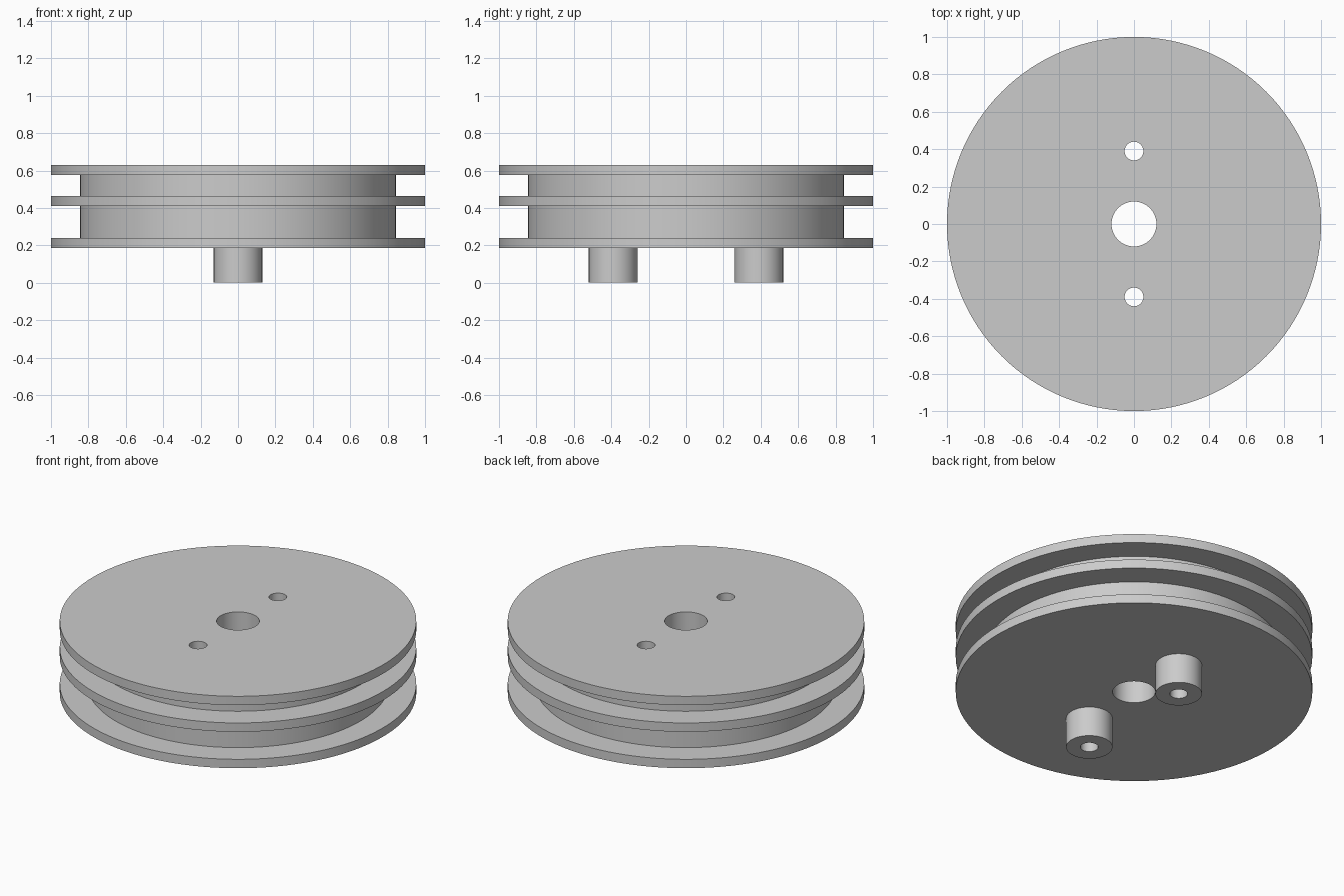
import bpy, bmesh, math

cube = bpy.data.objects.get("Cube")
if cube:
    bpy.data.objects.remove(cube, do_unlink=True)

GREY = (0.6, 0.6, 0.6, 1)
grey = bpy.data.materials.new("plain grey")
grey.use_nodes = True
grey.diffuse_color = GREY
grey.node_tree.nodes["Principled BSDF"].inputs["Base Color"].default_value = GREY

RIM, DRUM = 1.0, 0.845
POST_Y = 0.39


def lathe(name, profile, y=0.0, sides=96):
    """Closed solid from stacked (radius, height) rings, capped at both ends."""
    bm = bmesh.new()
    rings = []
    for r, z in profile:
        rings.append([bm.verts.new((r * math.cos(math.tau * i / sides),
                                    y + r * math.sin(math.tau * i / sides), z))
                      for i in range(sides)])
    for low, high in zip(rings, rings[1:]):
        for i in range(sides):
            j = (i + 1) % sides
            bm.faces.new((low[i], low[j], high[j], high[i]))
    bm.faces.new(rings[0][::-1])
    bm.faces.new(rings[-1])
    bmesh.ops.recalc_face_normals(bm, faces=bm.faces)
    mesh = bpy.data.meshes.new(name)
    bm.to_mesh(mesh)
    bm.free()
    mesh.materials.append(grey)
    obj = bpy.data.objects.new(name, mesh)
    bpy.context.collection.objects.link(obj)
    return obj


def combine(target, tool, operation):
    """Apply a boolean and discard the tool object."""
    mod = target.modifiers.new("combine", "BOOLEAN")
    mod.operation, mod.object, mod.solver = operation, tool, "EXACT"
    bpy.context.view_layer.objects.active = target
    bpy.ops.object.modifier_apply(modifier=mod.name)
    bpy.data.objects.remove(tool, do_unlink=True)


# Grooved wheel: three flanges around a drum
profile = []
for bottom, top in ((0.185, 0.24), (0.41, 0.465), (0.575, 0.63)):
    profile += [(DRUM, bottom), (RIM, bottom), (RIM, top), (DRUM, top)]
wheel = lathe("grooved_wheel", profile[1:-1], sides=128)

# Posts under the wheel, each with a hole right through
for y in (-POST_Y, POST_Y):
    combine(wheel, lathe("post", [(0.13, 0), (0.13, 0.3)], y, 64), "UNION")
    combine(wheel, lathe("pin_hole", [(0.05, -0.1), (0.05, 0.8)], y, 48), "DIFFERENCE")

# Centre bore
combine(wheel, lathe("bore", [(0.12, -0.1), (0.12, 0.8)], 0, 64), "DIFFERENCE")

# Smooth round walls, sharp rims
bpy.ops.object.select_all(action="DESELECT")
wheel.select_set(True)
bpy.context.view_layer.objects.active = wheel
bpy.ops.object.shade_smooth_by_angle(angle=math.radians(30))
